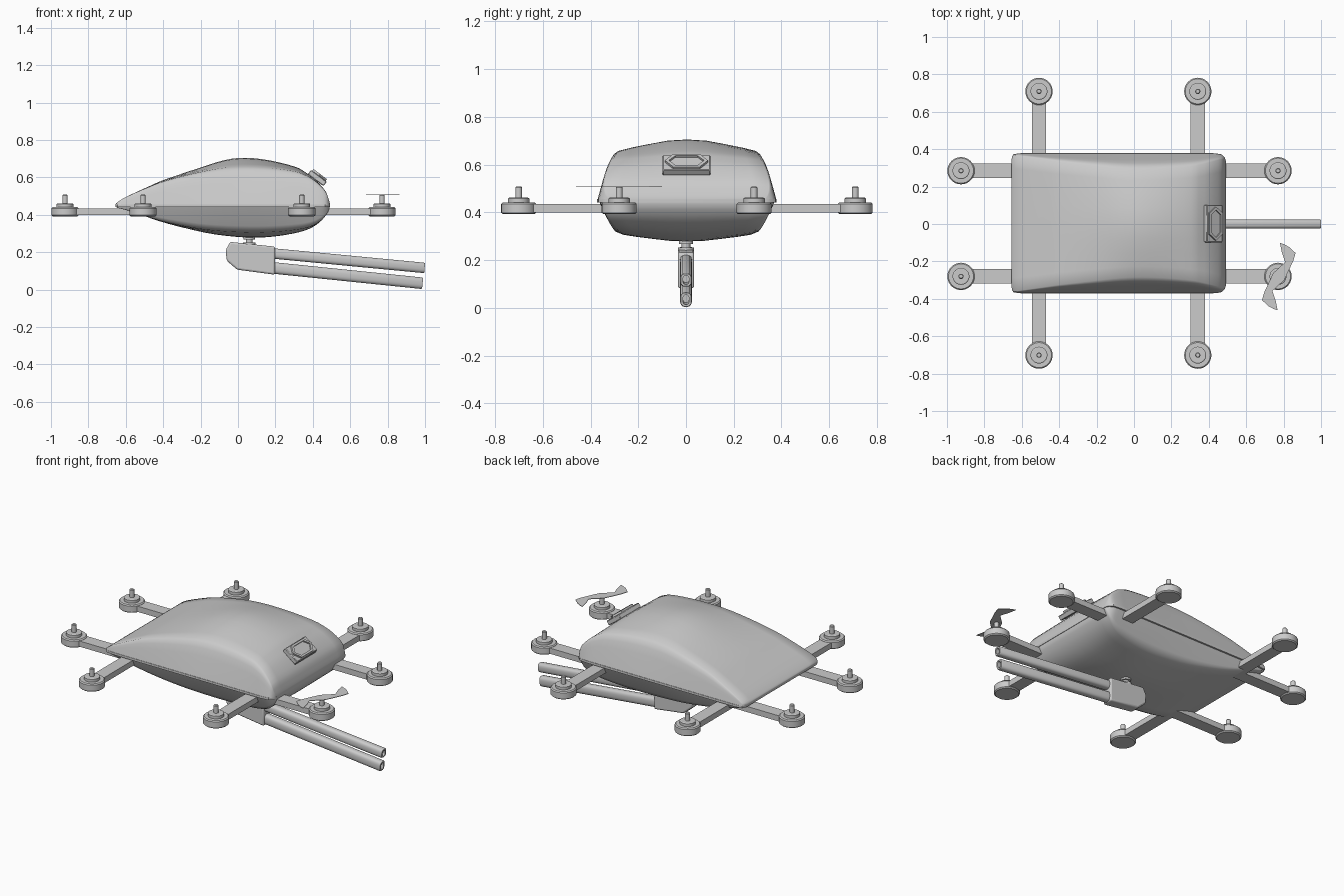
import bpy, bmesh, math
from mathutils import Vector, Matrix

if "Cube" in bpy.data.objects:
    bpy.data.objects.remove(bpy.data.objects["Cube"])


def add_object(name, bm, angle=35, loc=(0, 0, 0)):
    bmesh.ops.recalc_face_normals(bm, faces=bm.faces)
    me = bpy.data.meshes.new(name)
    bm.to_mesh(me)
    bm.free()
    ob = bpy.data.objects.new(name, me)
    ob.location = loc
    bpy.context.collection.objects.link(ob)
    bpy.ops.object.select_all(action='DESELECT')
    ob.select_set(True)
    bpy.context.view_layer.objects.active = ob
    bpy.ops.object.shade_smooth_by_angle(angle=math.radians(angle))
    return ob


def prism(bm, pts, depth):
    """Extrude a closed outline along a vector."""
    f = bm.faces.new([bm.verts.new(p) for p in pts])
    r = bmesh.ops.extrude_face_region(bm, geom=[f], use_keep_orig=True)
    verts = [g for g in r['geom'] if isinstance(g, bmesh.types.BMVert)]
    bmesh.ops.translate(bm, verts=verts, vec=depth)


def bevel(ob, width, segments=2):
    m = ob.modifiers.new("bevel", 'BEVEL')
    m.width, m.segments, m.limit_method = width, segments, 'ANGLE'


def spline(pts, steps):
    """Catmull-Rom resampling."""
    p = [Vector(q) for q in pts]
    p = [2 * p[0] - p[1]] + p + [2 * p[-1] - p[-2]]
    out = []
    for a, b, c, d in zip(p, p[1:], p[2:], p[3:]):
        for i in range(steps):
            t = i / steps
            out.append(0.5 * (2 * b + (c - a) * t + (2 * a - 5 * b + 4 * c - d) * t * t
                              + (3 * b - a - 3 * c + d) * t ** 3))
    return out + [p[-2]]


def lathe(bm, profile, n):
    rings = []
    for r, z in profile:
        rings.append([bm.verts.new((r * math.cos(2 * math.pi * i / n),
                                    r * math.sin(2 * math.pi * i / n), z)) for i in range(n)])
    for a, b in zip(rings, rings[1:]):
        for i in range(n):
            bm.faces.new((a[i], a[(i + 1) % n], b[(i + 1) % n], b[i]))
    bm.faces.new(rings[0])
    bm.faces.new(rings[-1])


# Hull shells: sections lofted along x, stations are (x, half width, height)
CY = 0.004


def shell(name, stations, z0, sign, side, crown):
    bm = bmesh.new()
    rows = []
    hmax = max(s[2] for s in stations)
    for x, w, h in spline(stations, 3):
        q = max(h, 0) / hmax
        k = 1 - crown * q * q
        ys = 1 - (1 - side[-1][0]) * q
        sec = [(1 - (1 - n) * q, f * k) for n, f in side]
        sec += [(ys * m, k + (1 - k) * g) for m, g in ((0.8, .3), (.55, .6), (.28, .9), (0, 1))]
        full = sec + [(-n, f) for n, f in reversed(sec[:-1])]
        rows.append([bm.verts.new((x, CY + w * n, z0 + sign * h * f)) for n, f in full])
    for a, b in zip(rows, rows[1:]):
        for i in range(len(a) - 1):
            bm.faces.new((a[i], a[i + 1], b[i + 1], b[i]))
    bm.faces.new(rows[0])
    bm.faces.new(rows[-1])
    return add_object(name, bm, 50)


top = [(-.655, .34, .004), (-.645, .367, .014), (-.6, .373, .042), (-.47, .374, .102),
       (-.39, .374, .136), (-.2, .374, .2), (-.07, .374, .24), (.04, .374, .252),
       (.17, .374, .238), (.305, .374, .204), (.36, .374, .175), (.41, .374, .138),
       (.465, .368, .078), (.485, .35, .03), (.492, .33, .004)]
low = [(-.65, .335, .003), (-.64, .36, .007), (-.56, .366, .028), (-.42, .366, .077),
       (-.27, .366, .117), (-.12, .366, .148), (.06, .366, .165), (.2, .366, .158),
       (.33, .366, .135), (.4, .366, .108), (.45, .363, .07), (.48, .345, .03), (.489, .325, .004)]
shell("upper_shell", top, 0.453, 1,
      [(1, 0), (.95, .3), (.9, .58), (.86, .8), (.82, .93), (.77, 1)], .19)
shell("lower_shell", low, 0.443, -1,
      [(1, 0), (.95, .28), (.9, .52), (.855, .75), (.82, .9), (.73, 1)], .17)

# Seam rim between the shells
bm = bmesh.new()
edge = [(s[0], s[1]) for s in top]
prism(bm, [(x, CY + w + .002, .441) for x, w in edge]
      + [(x, CY - w - .002, .441) for x, w in reversed(edge)], (0, 0, .014))
add_object("seam_rim", bm, 30)

# Eight arms with motors: (motor x, motor y, arm root x, arm root y)
mounts = []
for y in (.285, -.28):
    mounts += [(-.925, y, -.42, y), (.77, y, .4, y)]
for x in (-.508, .341):
    mounts += [(x, .709, x, .27), (x, -.701, x, -.26)]
for i, (mx, my, rx, ry) in enumerate(mounts):
    bm = bmesh.new()
    bmesh.ops.create_cube(bm, size=1)
    sx, sy = abs(mx - rx) or .077, abs(my - ry) or .077
    bmesh.ops.scale(bm, verts=bm.verts, vec=(sx, sy, .035))
    add_object(f"arm_{i + 1}", bm, 30, ((mx + rx) / 2, (my + ry) / 2, .4165))
    bm = bmesh.new()
    lathe(bm, [(.066, .392), (.073, .398), (.073, .435), (.067, .441), (.045, .441),
               (.045, .458), (.04, .461), (.014, .461), (.014, .504), (.01, .508)], 32)
    add_object(f"motor_{i + 1}", bm, 30, (mx, my, 0))

# Single propeller: half outline repeated by a half turn
half = [(.034, .077), (.016, .13), (.006, .18), (.03, .172), (.055, .158), (.09, .126),
        (.078, .085), (.055, .036), (.03, -.018)]
half = half[::-1]
outline = half + [(-x, -y) for x, y in half]
bm = bmesh.new()
prism(bm, [(x, y, .506) for x, y in outline], (0, 0, .003))
add_object("propeller", bm, 30, (.774, -.281, 0))

# Tilted sensor window on the nose: local x runs down the slope, local z points outward
tilt = Matrix.Translation((.424, .002, .597)) @ Matrix.Rotation(math.radians(37), 4, 'Y')


def hexagon(hx, hy, z):
    return [(hx, -hy * .62, z), (hx, hy * .62, z), (0, hy, z),
            (-hx, hy * .62, z), (-hx, -hy * .62, z), (0, -hy, z)]


bm = bmesh.new()
bmesh.ops.create_cube(bm, size=1)
bmesh.ops.scale(bm, verts=bm.verts, vec=(.105, .2, .03))
bmesh.ops.transform(bm, verts=bm.verts, matrix=tilt)
bevel(add_object("sensor_housing", bm, 30), .004, 1)
bm = bmesh.new()
loops = [[bm.verts.new(p) for p in hexagon(*a)] for a in
         ((.045, .09, .01), (.045, .09, .026), (.033, .074, .026), (.033, .074, .017))]
for a, b in zip(loops, loops[1:]):
    for i in range(6):
        bm.faces.new((a[i], a[(i + 1) % 6], b[(i + 1) % 6], b[i]))
bm.faces.new(loops[-1])
bmesh.ops.transform(bm, verts=bm.verts, matrix=tilt)
add_object("sensor_window", bm, 20)

# Swivel post under the hull
bm = bmesh.new()
lathe(bm, [(.034, .215), (.034, .252), (.018, .252), (.018, .268), (.03, .268), (.03, .3)], 24)
add_object("swivel_post", bm, 30, (.06, 0, 0))

# Receiver block
bm = bmesh.new()
side = [(-.043, .255), (-.02, .253), (.198, .23), (.198, .08), (-.005, .107), (-.06, .155), (-.066, .21)]
prism(bm, [(x, -.034, z) for x, z in side], (0, .068, 0))
bevel(add_object("receiver", bm, 30), .01, 3)

# Two hollow barrels with a slotted muzzle
def barrel(name, a, b, hy, hz):
    a, b = Vector(a), Vector(b)
    d = (b - a).normalized()
    up = Vector((0, 1, 0)).cross(d) * -1
    bm = bmesh.new()

    def ring(c, sy, sz):
        out = []
        for i in range(20):
            t = 2 * math.pi * (i + .5) / 20
            ca, sa = math.cos(t), math.sin(t)
            p = c + Vector((0, 1, 0)) * sy * math.copysign(abs(ca) ** .7, ca) \
                + up * sz * math.copysign(abs(sa) ** .7, sa)
            out.append(bm.verts.new(p))
        return out
    rings = [ring(a, hy, hz), ring(b - d * .006, hy, hz), ring(b, hy * .88, hz * .92),
             ring(b, hy * .5, hz * .65), ring(b - d * .08, hy * .5, hz * .65)]
    for r, s in zip(rings, rings[1:]):
        for i in range(20):
            bm.faces.new((r[i], r[(i + 1) % 20], s[(i + 1) % 20], s[i]))
    bm.faces.new(rings[0])
    bm.faces.new(rings[-1])
    add_object(name, bm, 35)


barrel("upper_barrel", (.15, 0, .197), (.998, 0, .116), .025, .028)
barrel("lower_barrel", (.15, 0, .12), (.987, 0, .034), .025, .031)
